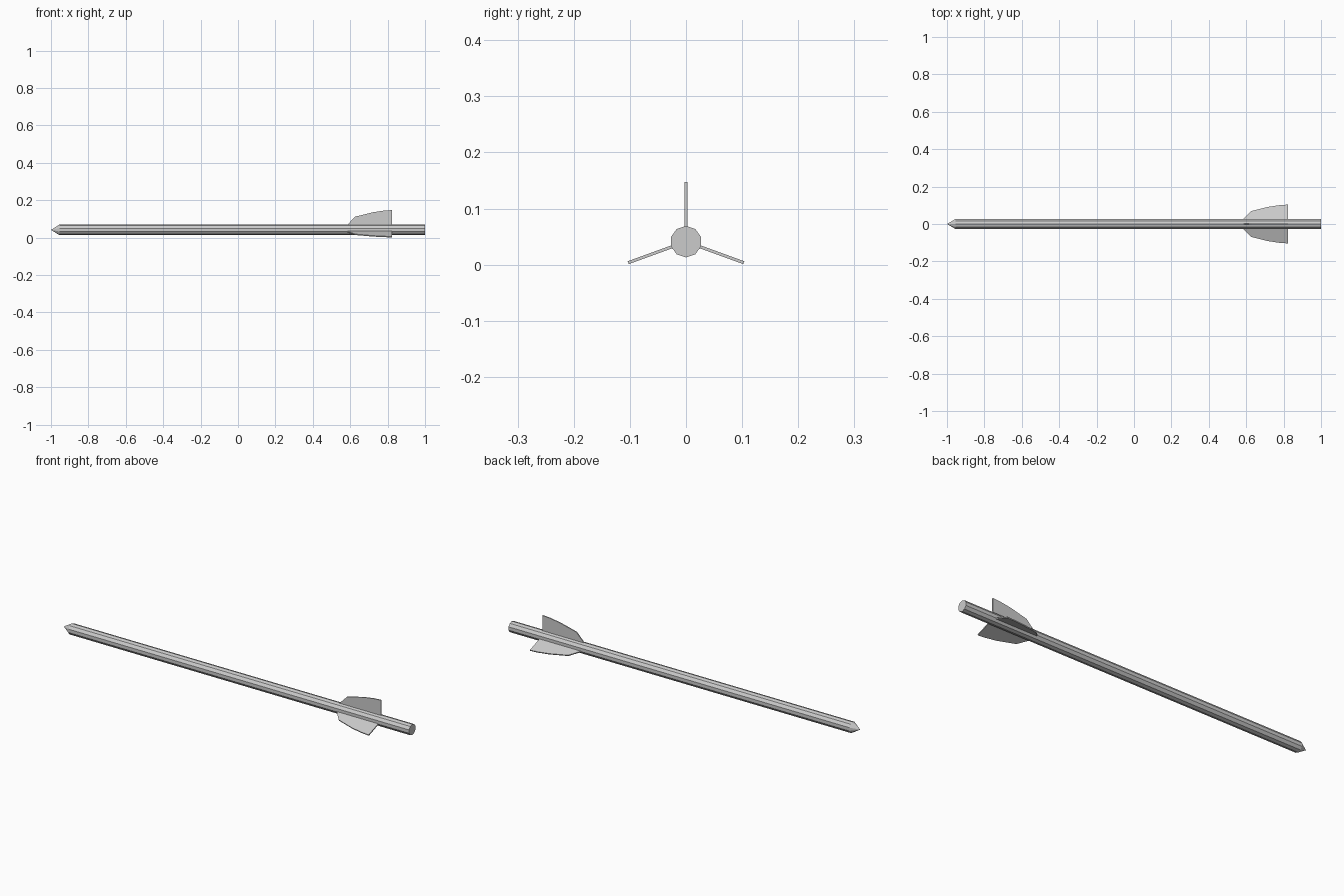
import bpy, bmesh, math
from mathutils import Matrix, Vector

if "Cube" in bpy.data.objects:
    bpy.data.objects.remove(bpy.data.objects["Cube"])

AXIS_Z = 0.041
R = 0.028


def finish(bm, name):
    bmesh.ops.recalc_face_normals(bm, faces=bm.faces)
    mesh = bpy.data.meshes.new(name)
    bm.to_mesh(mesh)
    bm.free()
    obj = bpy.data.objects.new(name, mesh)
    obj.location.z = AXIS_Z
    bpy.context.collection.objects.link(obj)
    return obj


# Ten-sided shaft with a pointed front end
def shaft():
    bm = bmesh.new()
    rings = []
    for x in (-0.955, 1.0):
        rings.append([bm.verts.new((x, R * math.sin(math.tau * i / 10), R * math.cos(math.tau * i / 10)))
                      for i in range(10)])
    tip = bm.verts.new((-1.0, 0, 0))
    a, b = rings
    for i in range(10):
        j = (i + 1) % 10
        bm.faces.new((a[i], a[j], b[j], b[i]))
        bm.faces.new((tip, a[j], a[i]))
    bm.faces.new(b)
    finish(bm, "shaft")


# Thin feather plate: (x, distance from axis) outline, turned around the shaft
FIN = [(0.585, 0.018), (0.585, 0.028), (0.627, 0.071), (0.72, 0.094),
       (0.78, 0.103), (0.823, 0.106), (0.823, 0.018)]


def fin(name, angle, stretch=1.0, thick=0.0055):
    bm = bmesh.new()
    verts = [bm.verts.new((x, -thick / 2, R + (r - R) * stretch)) for x, r in FIN]
    face = bm.faces.new(verts)
    ext = bmesh.ops.extrude_face_region(bm, geom=[face])
    moved = [v for v in ext["geom"] if isinstance(v, bmesh.types.BMVert)]
    bmesh.ops.translate(bm, verts=moved, vec=Vector((0, thick, 0)))
    bmesh.ops.rotate(bm, verts=bm.verts, matrix=Matrix.Rotation(math.radians(angle), 3, 'X'))
    finish(bm, name)


shaft()
fin("top_feather", 0)
fin("left_feather", 110, 1.045)
fin("right_feather", -110, 1.045)
